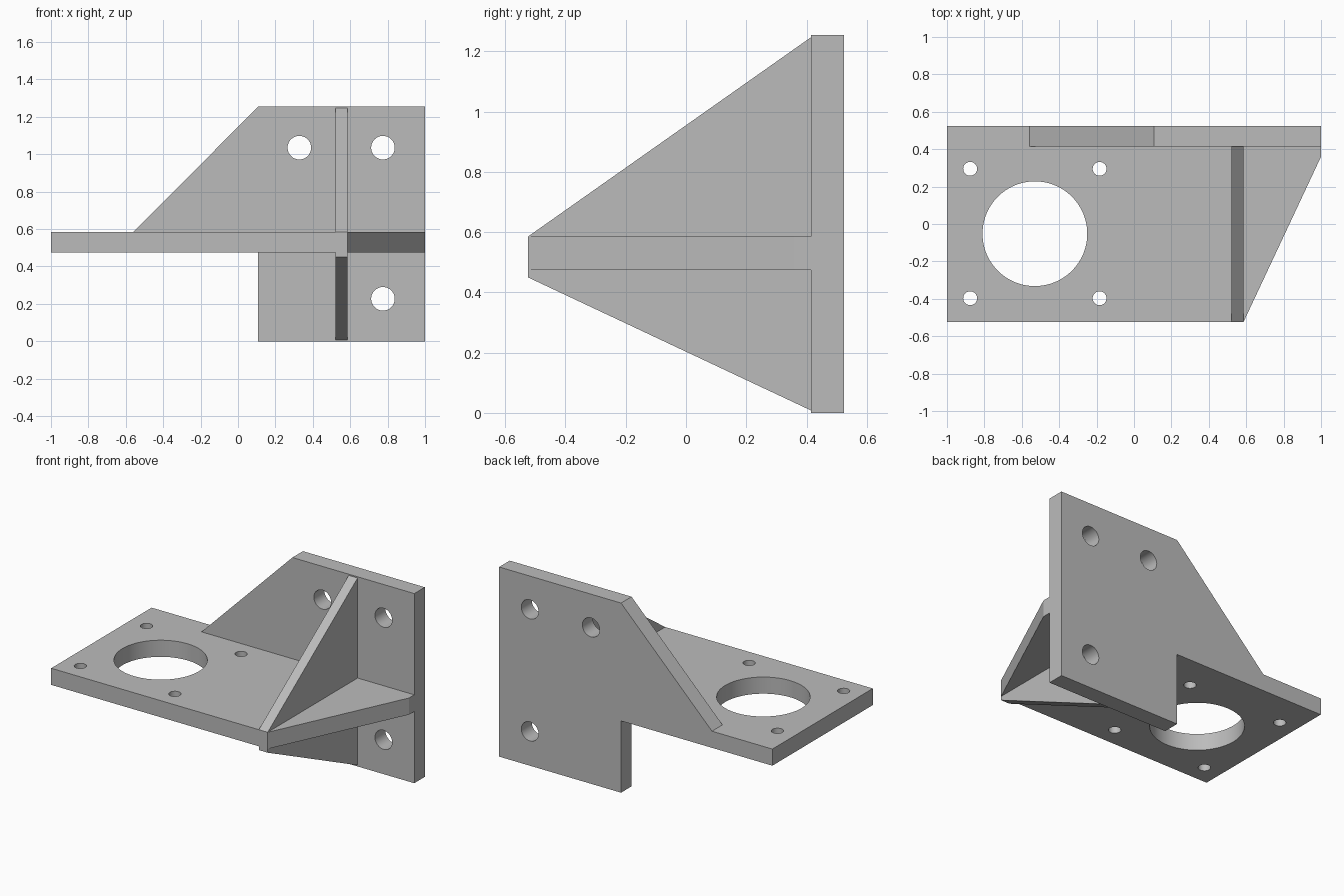
import bpy, bmesh, math
from mathutils import Vector

default = bpy.data.objects.get("Cube")
if default:
    bpy.data.objects.remove(default, do_unlink=True)

GREY = (0.5, 0.5, 0.5, 1)
mat = bpy.data.materials.new("plain grey")
mat.use_nodes = True
mat.diffuse_color = GREY
mat.node_tree.nodes["Principled BSDF"].inputs["Base Color"].default_value = GREY


def place(axis, u, v, w):
    """Put a flat outline point (u, v) at depth w along the axis."""
    return Vector({"x": (w, u, v), "y": (u, w, v), "z": (u, v, w)}[axis])


def prism(name, axis, outline, low, high):
    """Extrude an outline along an axis."""
    bm = bmesh.new()
    face = bm.faces.new([bm.verts.new(place(axis, u, v, low)) for u, v in outline])
    extruded = bmesh.ops.extrude_face_region(bm, geom=[face], use_keep_orig=True)
    verts = [g for g in extruded["geom"] if isinstance(g, bmesh.types.BMVert)]
    bmesh.ops.translate(bm, verts=verts, vec=place(axis, 0, 0, high - low))
    bmesh.ops.recalc_face_normals(bm, faces=bm.faces)
    mesh = bpy.data.meshes.new(name)
    bm.to_mesh(mesh)
    bm.free()
    mesh.materials.append(mat)
    obj = bpy.data.objects.new(name, mesh)
    bpy.context.collection.objects.link(obj)
    return obj


def drill(obj, axis, u, v, radius, low, high, sides=64):
    """Cut a round through hole and remove the cutter."""
    turn = [math.tau * i / sides for i in range(sides)]
    ring = [(u + radius * math.cos(a), v + radius * math.sin(a)) for a in turn]
    cutter = prism("hole_cutter", axis, ring, low - 0.1, high + 0.1)
    cutter.hide_render = True
    mod = obj.modifiers.new("hole", "BOOLEAN")
    mod.operation, mod.solver, mod.object = "DIFFERENCE", "EXACT", cutter
    bpy.context.view_layer.objects.active = obj
    bpy.ops.object.modifier_apply(modifier=mod.name)
    bpy.data.objects.remove(cutter, do_unlink=True)


FRONT, BACK, WALL = -0.525, 0.525, 0.415   # depth limits and wall's front face
UNDER, OVER, TOP = 0.475, 0.585, 1.255     # shelf faces and wall top
EDGE, RIB = 0.108, (0.52, 0.585)           # wall side edge and rib thickness

# Horizontal shelf, notched around the wall
shelf = prism("shelf", "z", [(-1, FRONT), (RIB[1], FRONT), (1, 0.36), (1, WALL),
                             (EDGE, WALL), (EDGE, BACK), (-1, BACK)], UNDER, OVER)
drill(shelf, "z", -0.53, -0.052, 0.28, UNDER, OVER, 96)
for x in (-0.876, -0.184):
    for y in (-0.397, 0.295):
        drill(shelf, "z", x, y, 0.037, UNDER, OVER)

# Vertical mounting wall with its sloping brace
wall = prism("mounting_wall", "y", [(EDGE, 0), (1, 0), (1, TOP), (EDGE, TOP),
                                    (-0.558, OVER), (EDGE, OVER)], WALL, BACK)
for x, z in ((0.328, 1.035), (0.775, 1.035), (0.775, 0.227)):
    drill(wall, "y", x, z, 0.063, WALL, BACK)

# Ribs above and below the shelf
upper = prism("upper_rib", "x", [(FRONT, OVER), (WALL, OVER), (WALL, 1.247)], *RIB)
lower = prism("lower_rib", "x", [(FRONT, UNDER), (FRONT, 0.45), (WALL, 0.008),
                                 (WALL, UNDER)], *RIB)

# Smooth hole walls, sharp plate edges
for obj in (shelf, wall, upper, lower):
    bpy.ops.object.select_all(action="DESELECT")
    obj.select_set(True)
    bpy.context.view_layer.objects.active = obj
    bpy.ops.object.shade_smooth_by_angle(angle=math.radians(25))
